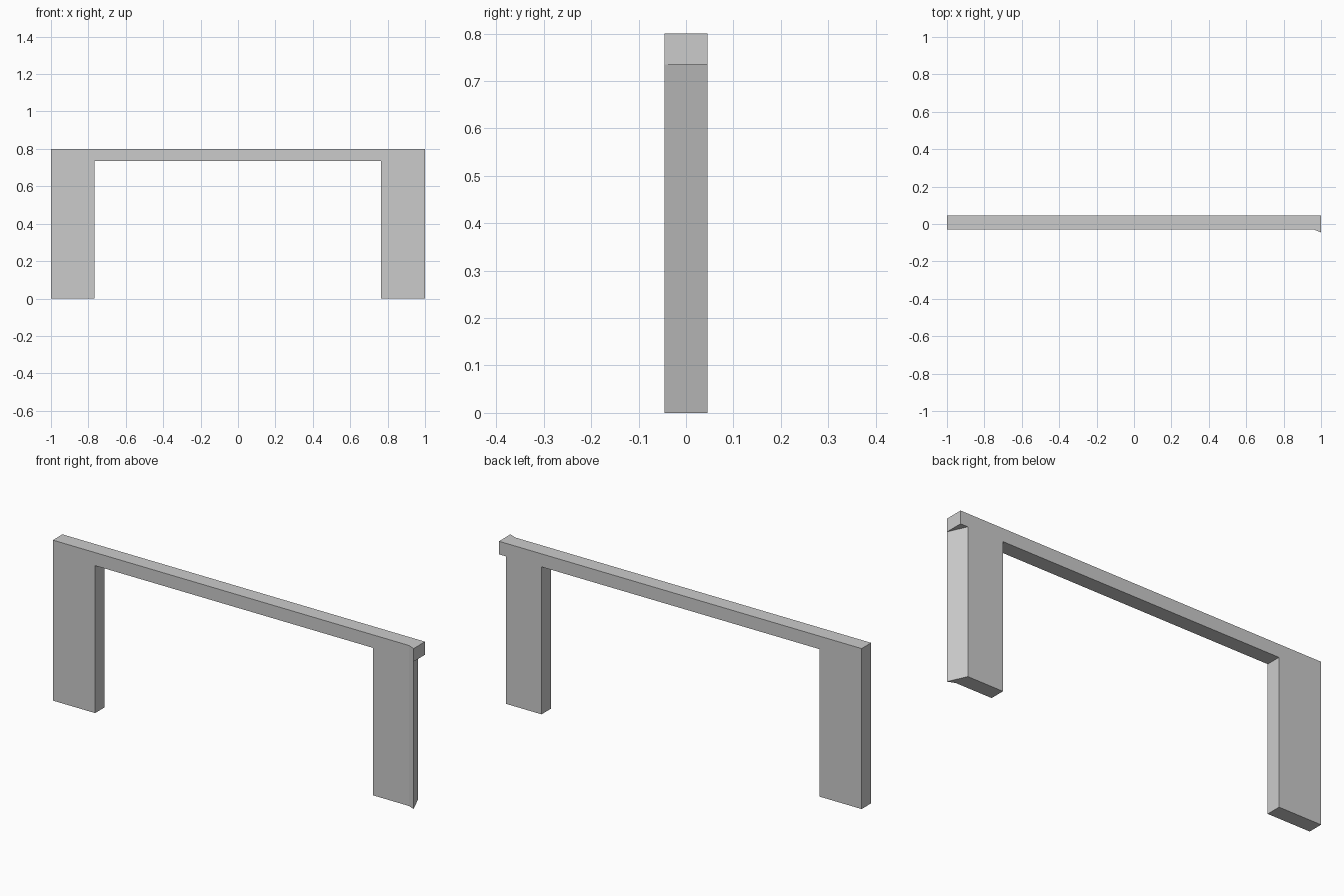
import bpy
import bmesh

if "Cube" in bpy.data.objects:
    bpy.data.objects.remove(bpy.data.objects["Cube"])


def prism(name, outline, z0, z1):
    """Extrude an xy outline from z0 up to z1."""
    bm = bmesh.new()
    face = bm.faces.new([bm.verts.new((x, y, z0)) for x, y in outline])
    top = bmesh.ops.extrude_face_region(bm, geom=[face])["geom"]
    bmesh.ops.translate(bm, vec=(0, 0, z1 - z0),
                        verts=[v for v in top if isinstance(v, bmesh.types.BMVert)])
    bmesh.ops.recalc_face_normals(bm, faces=bm.faces)
    mesh = bpy.data.meshes.new(name)
    bm.to_mesh(mesh)
    bm.free()
    obj = bpy.data.objects.new(name, mesh)
    bpy.context.collection.objects.link(obj)
    return obj


def cut(target, cutter):
    mod = target.modifiers.new(cutter.name, 'BOOLEAN')
    mod.operation = 'DIFFERENCE'
    mod.solver = 'EXACT'
    mod.object = cutter
    cutter.hide_render = True
    cutter.hide_set(True)
    cutter.display_type = 'WIRE'


FRONT, BACK, LIP = -0.03, 0.045, -0.045
HEIGHT, BEAM_BOTTOM = 0.8, 0.735

# Frame slab, with a small lip flaring forward at the right end
frame = prism("door_frame", [(-1, FRONT), (0.963, FRONT), (1, LIP), (1, BACK), (-1, BACK)],
              0, HEIGHT)

# Opening between the two legs
cut(frame, prism("opening_cutter", [(-0.767, -0.2), (0.765, -0.2), (0.765, 0.2), (-0.767, 0.2)],
                 -0.1, BEAM_BOTTOM))

# Slanted notch on the outside of the right leg, below the beam
cut(frame, prism("notch_cutter", [(0.92, 0.135), (1.04, -0.135), (1.2, -0.135), (1.2, 0.135)],
                 -0.1, BEAM_BOTTOM))
